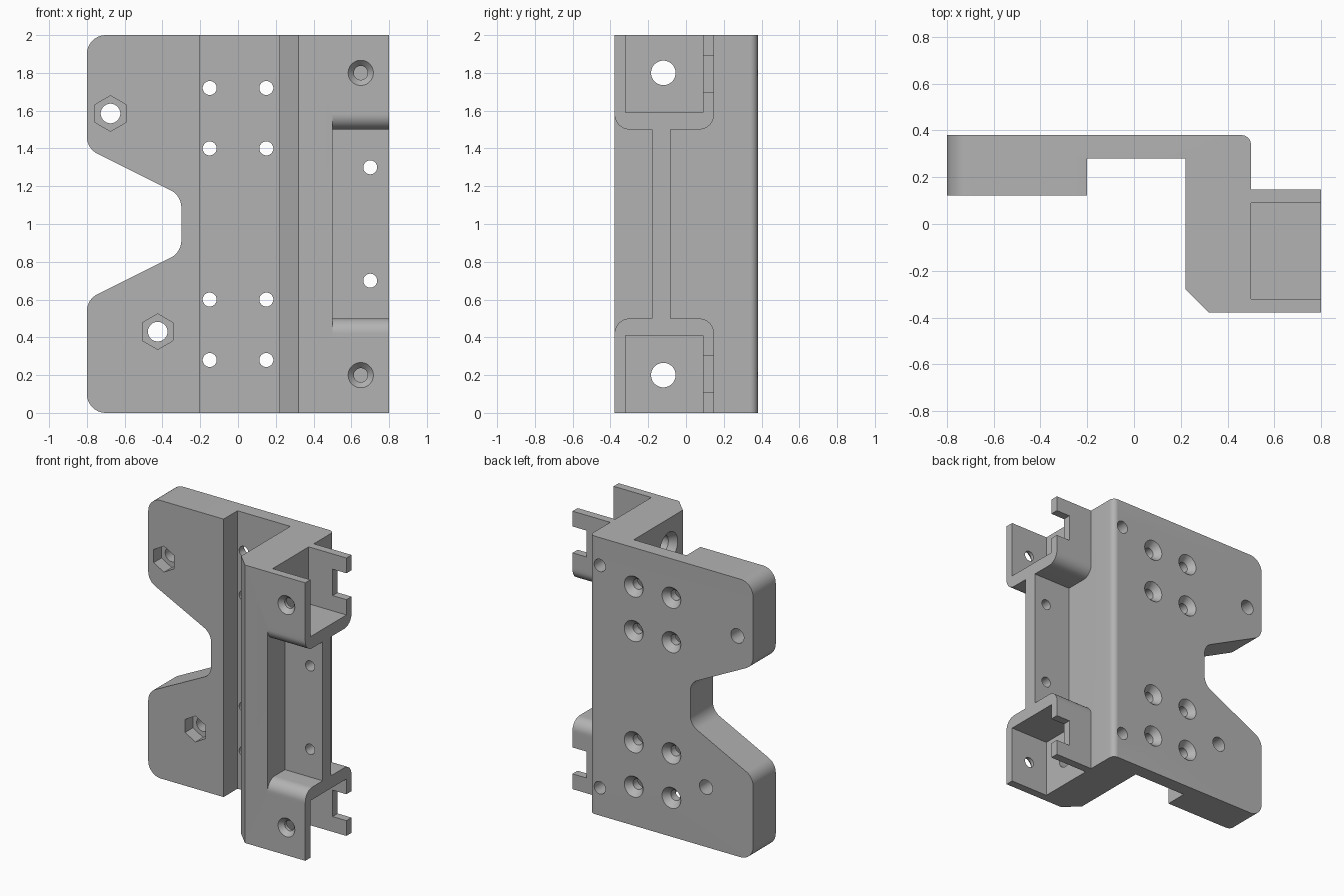
import bpy, bmesh, math
from mathutils import Vector, Matrix

cube = bpy.data.objects.get("Cube")
if cube:
    bpy.data.objects.remove(cube, do_unlink=True)

grey = bpy.data.materials.new("plain grey")
grey.use_nodes = True
grey.diffuse_color = (0.45, 0.45, 0.45, 1)
grey.node_tree.nodes["Principled BSDF"].inputs["Base Color"].default_value = grey.diffuse_color


def rounded(points, steps=10):
    """Fillet a closed outline given as (u, v, radius)."""
    out = []
    for i, (u, v, r) in enumerate(points):
        p = Vector((u, v))
        if r == 0:
            out.append(p)
            continue
        a = (Vector(points[i - 1][:2]) - p).normalized()
        b = (Vector(points[(i + 1) % len(points)][:2]) - p).normalized()
        half = a.angle(b) / 2
        centre = p + (a + b).normalized() * (r / math.sin(half))
        start = p + a * (r / math.tan(half)) - centre
        end = p + b * (r / math.tan(half)) - centre
        turn = math.atan2(start.x * end.y - start.y * end.x, start.dot(end))
        for k in range(steps + 1):
            out.append(centre + Matrix.Rotation(turn * k / steps, 2) @ start)
    return out


def new_object(name, bm):
    bmesh.ops.recalc_face_normals(bm, faces=bm.faces)
    mesh = bpy.data.meshes.new(name)
    bm.to_mesh(mesh)
    bm.free()
    mesh.materials.append(grey)
    ob = bpy.data.objects.new(name, mesh)
    bpy.context.collection.objects.link(ob)
    return ob


def place(axis, u, v, w):
    return {"X": (w, u, v), "Y": (u, w, v), "Z": (u, v, w)}[axis]


def prism(name, points, axis, lo, hi):
    """Extrude an outline along an axis."""
    bm = bmesh.new()
    rings = [[bm.verts.new(place(axis, p[0], p[1], w)) for p in points] for w in (lo, hi)]
    bm.faces.new(rings[0])
    bm.faces.new(rings[1])
    n = len(points)
    for i in range(n):
        j = (i + 1) % n
        bm.faces.new((rings[0][i], rings[0][j], rings[1][j], rings[1][i]))
    return new_object(name, bm)


def combine(cutter, operation="DIFFERENCE"):
    mod = body.modifiers.new("cut", "BOOLEAN")
    mod.operation, mod.object, mod.solver = operation, cutter, "EXACT"
    bpy.context.view_layer.objects.active = body
    bpy.ops.object.modifier_apply(modifier=mod.name)
    bpy.data.objects.remove(cutter, do_unlink=True)


def box(x0, x1, y0, y1, z0, z1):
    combine(prism("box_cutter", [(x0, y0), (x1, y0), (x1, y1), (x0, y1)], "Z", z0, z1))


def drill(axis, u, v, stations, sides=32):
    """Cut a turned hole whose stations are (position, radius) along the axis."""
    bm = bmesh.new()
    rings = []
    for w, r in stations:
        angles = [2 * math.pi * (k + 0.5) / sides + (math.pi / 3 if sides == 6 else 0) for k in range(sides)]
        rings.append([bm.verts.new(place(axis, u + r * math.cos(t), v + r * math.sin(t), w)) for t in angles])
    bm.faces.new(rings[0])
    bm.faces.new(rings[-1])
    for a, b in zip(rings, rings[1:]):
        for k in range(sides):
            j = (k + 1) % sides
            bm.faces.new((a[k], a[j], b[j], b[k]))
    combine(new_object("hole_cutter", bm))


FRONT, BACK, REAR_WALL = -0.378, 0.38, 0.148

# Main cross-section: plate with groove, arm and bracket block
section = rounded([
    (-0.9, BACK, 0), (-0.9, 0.122, 0), (-0.2, 0.122, 0), (-0.2, 0.28, 0),
    (0.22, 0.28, 0), (0.22, -0.278, 0), (0.32, FRONT, 0), (0.8, FRONT, 0),
    (0.8, REAR_WALL, 0), (0.5, REAR_WALL, 0), (0.5, BACK, 0.04)])
body = prism("mounting_bracket", section, "Z", -0.1, 2.1)

# Side outline: rounded corners and tapered notch
outline = rounded([
    (-0.8, 0, 0.1), (-0.8, 0.6, 0.1), (-0.3, 0.85, 0.1), (-0.3, 1.15, 0.1),
    (-0.8, 1.4, 0.1), (-0.8, 2, 0.1), (1, 2, 0), (1, 0, 0)])
combine(prism("outline_cutter", outline, "Y", -1, 1), "INTERSECT")

# Openings in front of and behind the thin web
for web, wall, beyond in ((-0.18, FRONT, -0.5), (-0.083, REAR_WALL, 0.16)):
    window = rounded([
        (web, 0.5, 0), (wall, 0.5, 0.08), (wall, 0.4, 0), (beyond, 0.4, 0),
        (beyond, 1.6, 0), (wall, 1.6, 0), (wall, 1.5, 0.08), (web, 1.5, 0)])
    combine(prism("window_cutter", window, "X", 0.5, 1))

# Details mirrored between the upper and lower halves
for side in (-1, 1):
    def z(h):
        return 1 + side * h

    def span(a, b):
        return sorted((z(a), z(b)))

    box(0.5, 1, -0.32, 0.09, *span(0.59, 1.1))       # bracket pocket
    box(0.69, 1, 0.05, 0.2, *span(0.70, 0.89))       # rear wall notch
    drill("Y", 0.65, z(0.8), [(-0.5, 0.067), (FRONT, 0.067), (-0.345, 0.037), (-0.25, 0.037)])
    drill("X", -0.12, z(0.8), [(0.1, 0.1), (0.22, 0.1), (0.27, 0.065), (0.6, 0.065)])
    drill("Y", 0.42, z(0.8), [(-0.1, 0.045), (0.5, 0.045)])
    drill("Y", 0.7, z(0.3), [(-0.25, 0.037), (0, 0.037)])
    for x in (-0.15, 0.15):                          # countersunk plate holes
        for h in (0.4, 0.72):
            drill("Y", x, z(h), [(0.2, 0.037), (0.335, 0.037), (BACK, 0.075), (0.5, 0.075)])

# Bolt holes with hexagonal nut pockets
for x, height in ((-0.675, 1.585), (-0.425, 0.43)):
    drill("Y", x, height, [(0, 0.052), (0.5, 0.052)])
    drill("Y", x, height, [(0, 0.094), (0.21, 0.094)], sides=6)

bpy.ops.object.select_all(action="DESELECT")
body.select_set(True)
bpy.context.view_layer.objects.active = body
bpy.ops.object.shade_smooth_by_angle(angle=math.radians(30))
